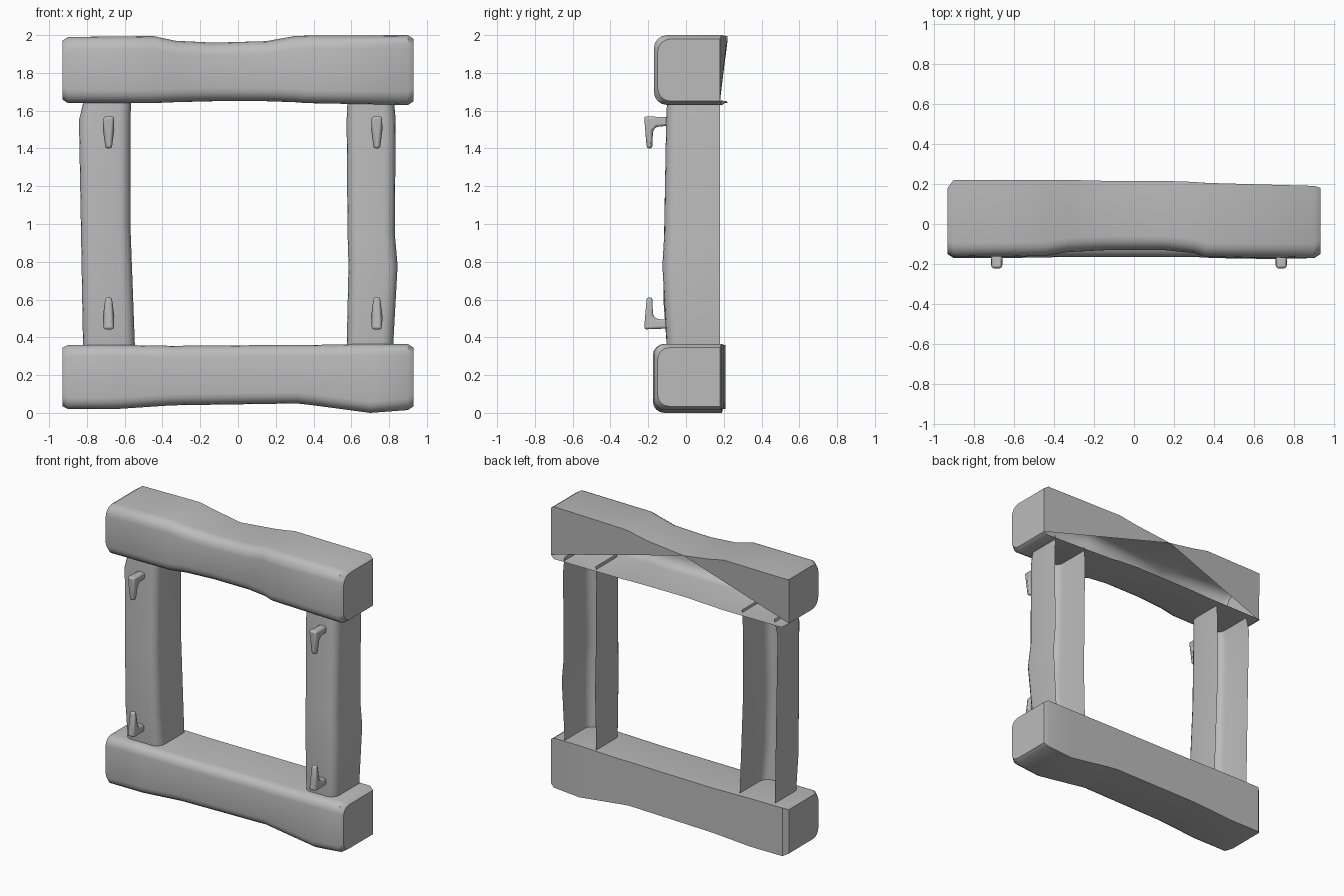
import bpy, bmesh, math

cube = bpy.data.objects.get("Cube")
if cube:
    bpy.data.objects.remove(cube, do_unlink=True)

grey = bpy.data.materials.new("plain grey")
grey.use_nodes = True
grey.diffuse_color = (0.5, 0.5, 0.5, 1)
grey.node_tree.nodes["Principled BSDF"].inputs["Base Color"].default_value = (0.5, 0.5, 0.5, 1)


def finish(name, bm, angle=40, bevel=0):
    bmesh.ops.recalc_face_normals(bm, faces=bm.faces)
    mesh = bpy.data.meshes.new(name)
    bm.to_mesh(mesh)
    bm.free()
    mesh.materials.append(grey)
    ob = bpy.data.objects.new(name, mesh)
    bpy.context.collection.objects.link(ob)
    if bevel:
        mod = ob.modifiers.new("soft edges", "BEVEL")
        mod.width = bevel
        mod.segments = 2
    bpy.ops.object.select_all(action="DESELECT")
    ob.select_set(True)
    bpy.context.view_layer.objects.active = ob
    bpy.ops.object.shade_smooth_by_angle(angle=math.radians(angle))
    return ob


def section(low, high, front, back, r, steps=4):
    """Square at the back, two rounded corners at the front."""
    pts = [(low, back)]
    for side, edge in ((-1, low), (1, high)):
        arc = []
        for i in range(steps + 1):
            a = math.pi / 2 * i / steps
            arc.append((edge - side * r * (1 - math.cos(a)), front + r * (1 - math.sin(a))))
        pts += arc if side < 0 else arc[::-1]
    return pts + [(high, back)]


def loft(rows, place, r, caps=True):
    """Skin a run of sections, leaving the back open."""
    bm = bmesh.new()
    rings = [[bm.verts.new(place(t, a, y)) for a, y in section(low, high, front, back, r)]
             for t, low, high, front, back in rows]
    for p, q in zip(rings, rings[1:]):
        for i in range(len(p) - 1):
            bm.faces.new((p[i], p[i + 1], q[i + 1], q[i]))
    if caps:
        bm.faces.new(rings[0])
        bm.faces.new(rings[-1])
    return bm, rings


def along_x(t, a, y):
    return (t, y, a)


def along_z(t, a, y):
    return (a, y, t)


# Top beam: back is two wedges that meet near the top, open between them
bm, rings = loft([
    (-0.93, 1.66, 1.97, -0.15, 0.18),
    (-0.90, 1.64, 1.99, -0.165, 0.22),
    (-0.45, 1.64, 1.995, -0.16, 0.22),
    (-0.33, 1.645, 1.97, -0.14, 0.22),
    (-0.13, 1.65, 1.96, -0.13, 0.215),
    (0.15, 1.65, 1.968, -0.13, 0.215),
    (0.30, 1.645, 1.995, -0.145, 0.21),
    (0.36, 1.64, 1.997, -0.165, 0.205),
    (0.90, 1.63, 2.0, -0.17, 0.19),
    (0.93, 1.65, 1.98, -0.15, 0.18)], along_x, 0.07)
middle = 4
rings[middle][-1].co.z -= 0.02
bm.faces.new([ring[-1] for ring in rings[:middle + 1]] + [rings[0][0]])
bm.faces.new([ring[-1] for ring in rings[middle:]] + [rings[-1][0]])
finish("top_beam", bm)

# Bottom beam with a closed back
bm, rings = loft([
    (-0.93, 0.035, 0.345, -0.15, 0.18),
    (-0.90, 0.02, 0.36, -0.17, 0.21),
    (-0.65, 0.02, 0.36, -0.17, 0.21),
    (-0.35, 0.04, 0.355, -0.165, 0.21),
    (0.31, 0.05, 0.36, -0.165, 0.20),
    (0.40, 0.04, 0.36, -0.17, 0.20),
    (0.70, 0.0, 0.365, -0.175, 0.19),
    (0.90, 0.015, 0.365, -0.17, 0.19),
    (0.93, 0.035, 0.345, -0.15, 0.18)], along_x, 0.06)
for p, q in zip(rings, rings[1:]):
    bm.faces.new((p[0], q[0], q[-1], p[-1]))
finish("bottom_beam", bm)

# Posts: channels open at the back
bm, rings = loft([
    (0.33, -0.82, -0.545, -0.10, 0.18),
    (0.60, -0.825, -0.555, -0.12, 0.18),
    (1.00, -0.832, -0.57, -0.115, 0.18),
    (1.55, -0.842, -0.57, -0.105, 0.18),
    (1.66, -0.815, -0.565, -0.10, 0.18)], along_z, 0.06, caps=False)
finish("right_post", bm)

bm, rings = loft([
    (0.33, 0.575, 0.82, -0.10, 0.18),
    (0.78, 0.585, 0.845, -0.125, 0.18),
    (0.95, 0.58, 0.83, -0.115, 0.18),
    (1.55, 0.575, 0.835, -0.105, 0.18),
    (1.66, 0.58, 0.825, -0.10, 0.18)], along_z, 0.06, caps=False)
finish("left_post", bm)

# Hooks: bent pegs, hanging down at the top and pointing up at the bottom
hook_outline = [(-0.09, 1.52), (-0.155, 1.515), (-0.175, 1.495), (-0.178, 1.40),
                (-0.208, 1.40), (-0.222, 1.57), (-0.09, 1.565)]
for side, x in (("right", -0.685), ("left", 0.735)):
    for level in ("upper", "lower"):
        bm = bmesh.new()
        sides = []
        for s in (-1, 1):
            ring = []
            for y, z in hook_outline:
                half = 0.017 if z < 1.45 else 0.028
                ring.append(bm.verts.new((x + s * half, y, z if level == "upper" else 2.012 - z)))
            bm.faces.new(ring)
            sides.append(ring)
        p, q = sides
        for i in range(len(p)):
            j = (i + 1) % len(p)
            bm.faces.new((p[i], p[j], q[j], q[i]))
        finish(f"{side}_{level}_hook", bm, 60, 0.012)
